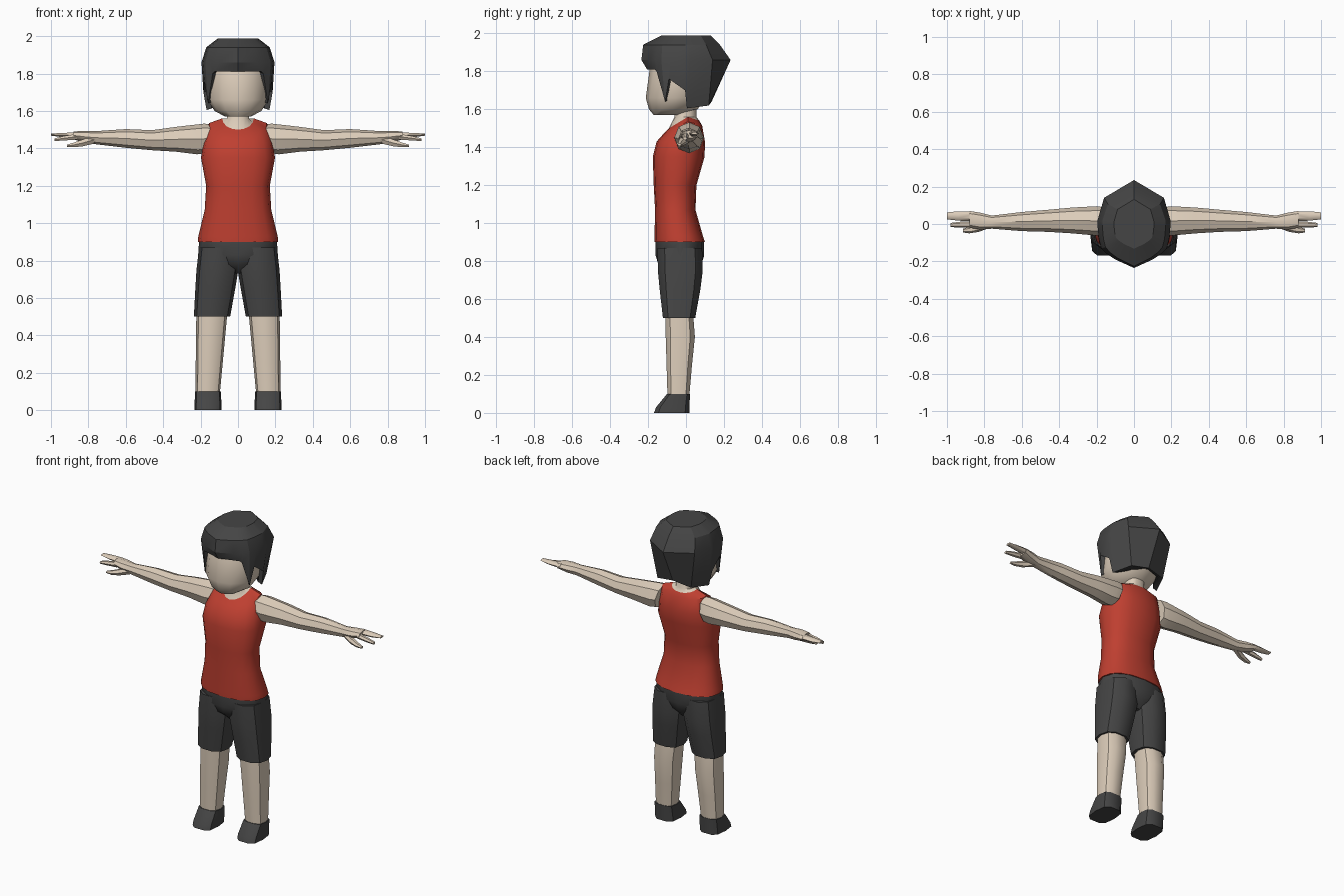
import bpy, bmesh, math
from mathutils import Vector

if "Cube" in bpy.data.objects:
    bpy.data.objects.remove(bpy.data.objects["Cube"])


def material(name, rgb):
    m = bpy.data.materials.new(name)
    m.use_nodes = True
    m.diffuse_color = (*rgb, 1)
    m.node_tree.nodes["Principled BSDF"].inputs["Base Color"].default_value = (*rgb, 1)
    return m


SKIN = material("skin", (0.72, 0.61, 0.49))
RED = material("red cloth", (0.52, 0.05, 0.03))
DARK = material("charcoal", (0.06, 0.06, 0.06))


def loft(name, rings, mat, angle=40, cap_end=True):
    """Skin a list of equal-sized rings and cap the ends."""
    bm = bmesh.new()
    rows = [[bm.verts.new(p) for p in ring] for ring in rings]
    n = len(rows[0])
    for a, b in zip(rows, rows[1:]):
        for i in range(n):
            j = (i + 1) % n
            bm.faces.new((a[i], a[j], b[j], b[i]))
    bm.faces.new(rows[0])
    if cap_end:
        bm.faces.new(rows[-1])
    bmesh.ops.recalc_face_normals(bm, faces=bm.faces)
    mesh = bpy.data.meshes.new(name)
    bm.to_mesh(mesh)
    bm.free()
    mesh.materials.append(mat)
    ob = bpy.data.objects.new(name, mesh)
    bpy.context.collection.objects.link(ob)
    bpy.ops.object.select_all(action="DESELECT")
    ob.select_set(True)
    bpy.context.view_layer.objects.active = ob
    bpy.ops.object.shade_smooth_by_angle(angle=math.radians(angle))
    return ob


def turn(n):
    return [(math.cos(2 * math.pi * i / n), math.sin(2 * math.pi * i / n)) for i in range(n)]


def squash(v, power):
    return math.copysign(abs(v) ** power, v)


def level(z, x0, x1, y0, y1, n=12, power=0.85):
    """Horizontal rounded ring filling the given box."""
    return [Vector(((x0 + x1) / 2 + (x1 - x0) / 2 * squash(c, power),
                    (y0 + y1) / 2 + (y1 - y0) / 2 * squash(s, power), z)) for c, s in turn(n)]


def section(side, x, y0, y1, z0, z1, n=8, lean=0):
    """Upright ring across an arm, leaning inward towards its top."""
    return [Vector((side * (x - lean * s), (y0 + y1) / 2 + (y1 - y0) / 2 * c,
                    (z0 + z1) / 2 + (z1 - z0) / 2 * s)) for c, s in turn(n)]


# Sleeveless shirt with a dipped neckline
body = [level(z, -x, x, y0, y1, 16) for z, x, y0, y1 in (
    (0.90, 0.215, -0.165, 0.10), (0.93, 0.212, -0.166, 0.09), (1.07, 0.178, -0.163, 0.05),
    (1.20, 0.17, -0.17, 0.055), (1.35, 0.198, -0.175, 0.098), (1.43, 0.185, -0.155, 0.10))]
shoulder, neckline = [], []
for c, s in turn(16):
    front, back = max(0, -s), max(0, s)
    shoulder.append(Vector((0.155 * squash(c, 0.8), 0.01 - 0.125 * front + 0.075 * back,
                            1.535 - 0.06 * front - 0.02 * back)))
    neckline.append(Vector((0.085 * c, 0.01 - 0.10 * front + 0.06 * back,
                            1.56 - 0.06 * front - 0.02 * back)))
loft("shirt", body + [shoulder, neckline], RED, cap_end=False)

# Neck and head
loft("neck", [neckline, level(1.56, -0.06, 0.06, -0.06, 0.055, 16),
              level(1.66, -0.06, 0.06, -0.06, 0.055, 16)], SKIN)
loft("head", [level(z, -x, x, y0, y1, 12, 1) for z, x, y0, y1 in (
    (1.57, 0.07, -0.17, -0.03), (1.60, 0.125, -0.195, 0.06), (1.66, 0.165, -0.212, 0.11),
    (1.82, 0.172, -0.19, 0.17), (1.92, 0.13, -0.15, 0.14))], SKIN)

# Hair: half outline from fringe to nape as (brow x, brow y, hem x, hem y, hem z)
LOCKS = [(0, -0.235, 0, -0.205, 1.81), (0.10, -0.19, 0.125, -0.165, 1.81),
         (0.145, -0.16, 0.135, -0.155, 1.80), (0.175, -0.13, 0.16, -0.11, 1.64),
         (0.188, -0.08, 0.18, -0.09, 1.76), (0.195, -0.01, 0.185, -0.005, 1.70),
         (0.195, 0.02, 0.168, 0.005, 1.605), (0.16, 0.14, 0.12, 0.12, 1.62),
         (0, 0.235, 0, 0.135, 1.64)]
outline = LOCKS + [(-a, b, -c, d, e) for a, b, c, d, e in LOCKS[-2:0:-1]]
inner = [Vector((hx * 0.84, hy * 0.84, hz + 0.01)) for _, _, hx, hy, hz in outline]
hem = [Vector((hx, hy, hz)) for _, _, hx, hy, hz in outline]
brow = [Vector((x, y, 1.86)) for x, y, *_ in outline]
crown = [Vector((x * 0.87, y * (0.96 if y < 0 else 0.76), 1.94)) for x, y, *_ in outline]
top = [Vector((x * 0.55, y * 0.56, 1.988)) for x, y, *_ in outline]
loft("hair", [inner, hem, brow, crown, top], DARK, 28)

# Shorts seat
loft("shorts_seat", [level(z, -x, x, y0, y1) for z, x, y0, y1 in (
    (0.73, 0.03, -0.09, 0.04), (0.78, 0.14, -0.145, 0.08),
    (0.83, 0.213, -0.16, 0.096), (0.905, 0.208, -0.16, 0.096))], DARK)

for side, label in ((1, "left"), (-1, "right")):
    def limb(name, table, mat, power=0.8, angle=40):
        rings = [level(z, side * x0, side * x1, y0, y1, 10, power) for z, x0, x1, y0, y1 in table]
        return loft(label + "_" + name, rings, mat, angle)

    # Shorts leg, bare leg and shoe
    limb("shorts_leg", [(0.50, 0.042, 0.236, -0.125, 0.052), (0.65, 0.015, 0.228, -0.143, 0.08),
                        (0.75, -0.002, 0.222, -0.153, 0.093), (0.87, 0.0, 0.208, -0.155, 0.09)], DARK)
    limb("leg", [(0.09, 0.097, 0.226, -0.10, 0.02), (0.25, 0.082, 0.226, -0.105, 0.034),
                 (0.40, 0.068, 0.225, -0.11, 0.05), (0.53, 0.056, 0.222, -0.11, 0.04)], SKIN)
    limb("shoe", [(0, 0.088, 0.232, -0.172, 0.022), (0.03, 0.088, 0.232, -0.16, 0.022),
                  (0.10, 0.092, 0.23, -0.102, 0.022)], DARK, 0.6)

    # Arm down to the palm
    arm = [section(side, 0.16, -0.06, 0.09, 1.375, 1.53, lean=0.015),
           section(side, 0.20, -0.062, 0.095, 1.368, 1.532, lean=0.018)]
    arm += [section(side, *r) for r in (
        (0.33, -0.05, 0.088, 1.382, 1.515), (0.46, -0.042, 0.076, 1.39, 1.497),
        (0.60, -0.038, 0.064, 1.403, 1.503), (0.76, -0.025, 0.045, 1.422, 1.492),
        (0.82, -0.03, 0.06, 1.43, 1.494), (0.88, -0.02, 0.07, 1.448, 1.49))]
    loft(label + "_arm", arm, SKIN)

    # Fingers and thumb
    digits = {"outer_fingers": ((0.86, 0.014, 0.066, 1.455, 1.488), (0.94, 0.018, 0.068, 1.458, 1.484),
                                (1.0, 0.025, 0.062, 1.467, 1.48)),
              "inner_finger": ((0.86, -0.02, 0.016, 1.445, 1.48), (0.93, -0.02, 0.012, 1.44, 1.468),
                               (0.98, -0.016, 0.006, 1.438, 1.455)),
              "thumb": ((0.77, -0.02, 0.03, 1.422, 1.47), (0.83, -0.042, 0.0, 1.408, 1.45),
                        (0.88, -0.05, -0.015, 1.404, 1.432), (0.915, -0.045, -0.025, 1.406, 1.42))}
    for name, table in digits.items():
        loft(label + "_" + name, [section(side, *r, n=6) for r in table], SKIN)
